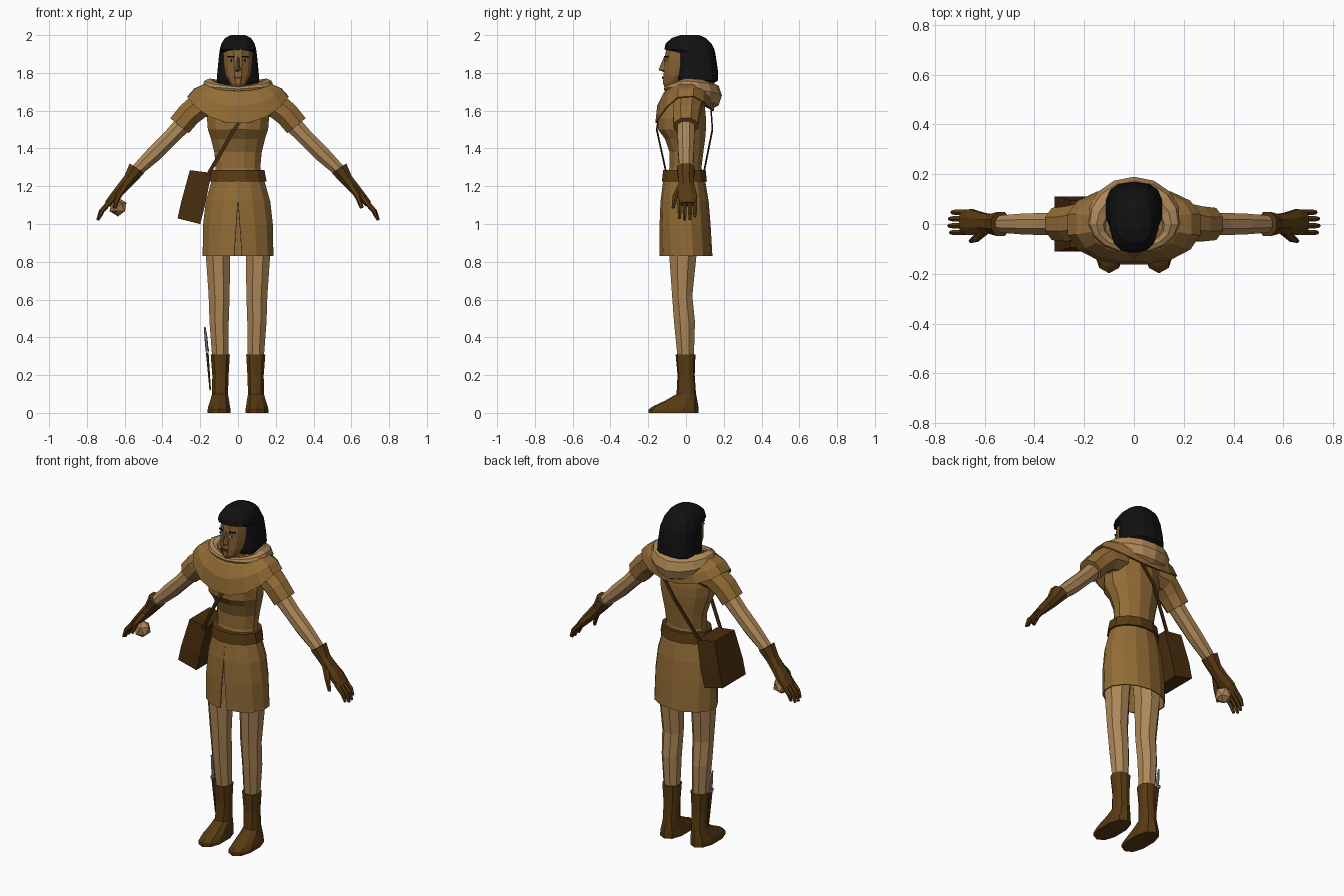
import bpy, bmesh, math
from mathutils import Vector

if "Cube" in bpy.data.objects:
    bpy.data.objects.remove(bpy.data.objects["Cube"])

def srgb(r, g, b):
    f = lambda v: (v / 255 / 12.92) if v < 11 else ((v / 255 + 0.055) / 1.055) ** 2.4
    return (f(r), f(g), f(b), 1)

def mat(name, *rgb):
    m = bpy.data.materials.new(name)
    m.diffuse_color = srgb(*rgb)
    m.use_nodes = True
    m.node_tree.nodes["Principled BSDF"].inputs["Base Color"].default_value = m.diffuse_color
    return m

TUNIC = mat("tan cloth", 146, 108, 54)
LIGHT = mat("pale hide", 174, 136, 88)
SKIN = mat("brown skin", 134, 98, 52)
LEATHER = mat("dark leather", 88, 58, 18)
BAG = mat("bag leather", 72, 45, 13)
HAIR = mat("black hair", 17, 17, 18)
WHITE = mat("eye white", 205, 200, 190)
LIP = mat("lip brown", 92, 56, 34)
STEEL = mat("steel", 140, 140, 150)

def loft(name, rings, m, closed=True, caps=True, thick=0):
    """Skin a list of equal-length point rings."""
    bm = bmesh.new()
    vs = [[bm.verts.new(p) for p in r] for r in rings]
    n = len(rings[0])
    for a, b in zip(vs, vs[1:]):
        for k in range(n if closed else n - 1):
            j = (k + 1) % n
            bm.faces.new((a[k], a[j], b[j], b[k]))
    if caps:
        bm.faces.new(vs[0])
        bm.faces.new(vs[-1])
    bmesh.ops.recalc_face_normals(bm, faces=bm.faces)
    me = bpy.data.meshes.new(name)
    bm.to_mesh(me)
    bm.free()
    me.materials.append(m)
    ob = bpy.data.objects.new(name, me)
    bpy.context.collection.objects.link(ob)
    if thick:
        md = ob.modifiers.new("thickness", 'SOLIDIFY')
        md.thickness = thick
    return ob

def ring(z, rx, yf, yb, cx=0, n=12, p=1.0):
    """Level ring from front depth yf to back depth yb; p < 1 is boxier."""
    cy, ry, out = (yf + yb) / 2, (yb - yf) / 2, []
    for k in range(n):
        a = 2 * math.pi * (k + 0.5) / n
        c, s = math.cos(a), math.sin(a)
        out.append((cx + rx * math.copysign(abs(c) ** p, c),
                    cy + ry * math.copysign(abs(s) ** p, s), z))
    return out

def tube(name, pts, m, n=8):
    """Tube through (x, y, z, half width along y, half height)."""
    P = [Vector(p[:3]) for p in pts]
    rings = []
    for i, p in enumerate(pts):
        t = (P[min(i + 1, len(P) - 1)] - P[max(i - 1, 0)]).normalized()
        u = (Vector((0, 1, 0)) - t * t.y).normalized()
        v = t.cross(u)
        rings.append([P[i] + u * p[3] * math.cos(2 * math.pi * (k + .5) / n)
                      + v * p[4] * math.sin(2 * math.pi * (k + .5) / n) for k in range(n)])
    return loft(name, rings, m)

def plate(name, x, y, z, w, h, m, turn=0, d=0.008):
    c, s = math.cos(turn), math.sin(turn)
    rings = []
    for dz in (-h / 2, h / 2):
        rings.append([(x + a * c - b * s, y + a * s + b * c, z + dz)
                      for a, b in ((-w / 2, -d / 2), (w / 2, -d / 2), (w / 2, d / 2), (-w / 2, d / 2))])
    return loft(name, rings, m)

# torso, neck and belt
loft("torso", [ring(*r) for r in (
    (1.22, .14, -.115, .10), (1.30, .122, -.09, .085), (1.38, .13, -.09, .095), (1.45, .148, -.115, .105),
    (1.50, .165, -.152, .11), (1.56, .17, -.152, .11), (1.66, .15, -.10, .10), (1.72, .08, -.06, .07))], TUNIC)
loft("neck", [ring(1.66, .06, -.06, .06, n=8), ring(1.80, .055, -.06, .06, n=8)], SKIN)
loft("belt", [ring(1.225, .157, -.132, .115), ring(1.285, .145, -.125, .108)], LEATHER)

# skirt, with a narrow slit at the front
rings = []
for z, rx, yf, yb, d in ((1.24, .14, -.12, .10, .0), (1.12, .175, -.135, .12, .005),
                         (1.0, .188, -.14, .13, .05), (.83, .19, -.14, .14, .11)):
    angles = [-math.pi / 2 + d + (2 * math.pi - 2 * d) * k / 14 for k in range(15)]
    rings.append([(rx * math.cos(a), (yf + yb) / 2 + (yb - yf) / 2 * math.sin(a), z) for a in angles])
loft("skirt", rings, TUNIC, closed=False, caps=False, thick=.006)

# shoulder cape dipping at the front
def cape_ring(rx, yf, yb, z, front, back, n=16):
    out = []
    for k in range(n):
        a = 2 * math.pi * (k + .5) / n
        c, s = math.cos(a), math.sin(a)
        y = abs(s) ** .8 * (yb if s > 0 else yf)
        out.append((rx * c, y, z - abs(s) ** 1.5 * (back if s > 0 else front)))
    return out
loft("cape", [cape_ring(.10, -.085, .09, 1.735, .01, 0), cape_ring(.18, -.12, .13, 1.745, .05, .04),
              cape_ring(.235, -.155, .15, 1.725, .10, .08), cape_ring(.272, -.165, .15, 1.685, .155, .09)],
     TUNIC, caps=False, thick=.008)

# lowered hood rolled around the neck
rings = []
for k in range(16):
    a = 2 * math.pi * k / 16
    c, s = math.cos(a), math.sin(a)
    b = (1 + s) / 2
    r, rz = .018 + .042 * b, .016 + .066 * b
    rad = Vector((c, s, 0))
    mid = Vector((.15 * c, (.13 if s > 0 else .10) * s, 1.715 + .012 * abs(c) - (.035 * s if s > 0 else 0)))
    rings.append([mid + rad * r * math.cos(t) + Vector((0, 0, rz * .9 * math.sin(t)))
                  for t in [2 * math.pi * j / 8 for j in range(8)]])
loft("hood", rings + rings[:1], LIGHT, caps=False)

# head, nose and face details
loft("head", [ring(*r) for r in (
    (1.725, .03, -.115, -.03), (1.745, .045, -.124, .0), (1.785, .068, -.122, .05), (1.83, .077, -.119, .08),
    (1.88, .08, -.116, .09), (1.93, .078, -.108, .08), (1.97, .055, -.07, .06))], SKIN)
loft("nose", [[(-w, -.105, z), (0, y, z), (w, -.105, z)] for z, w, y in
              ((1.805, .014, -.118), (1.815, .02, -.145), (1.845, .013, -.134), (1.885, .009, -.116))], SKIN)
plate("lips", 0, -.122, 1.775, .036, .014, LIP)
for s in (-1, 1):
    plate("eye", s * .036, -.107, 1.866, .028, .012, WHITE, s * .5)
    plate("iris", s * .036, -.1085, 1.866, .011, .012, HAIR, s * .5)
    plate("eyebrow", s * .038, -.105, 1.886, .038, .007, HAIR, s * .5)

# shoulder-length hair with a fringe line
loft("hair", [ring(z, rx, yf, yb, n=14, p=.75) for z, rx, yf, yb in (
    (1.735, .105, -.04, .13), (1.76, .115, -.05, .17), (1.82, .110, -.05, .168), (1.905, .101, -.055, .155),
    (1.925, .098, -.115, .15), (1.955, .09, -.108, .135), (1.985, .07, -.075, .105), (2.0, .04, -.03, .07))], HAIR)

for s in (-1, 1):
    side = "right" if s < 0 else "left"
    X = lambda pts: [(s * p[0],) + tuple(p[1:]) for p in pts]
    # arm and short sleeve
    tube(side + "_sleeve", X([(.11, .01, 1.64, .08, .075), (.20, .01, 1.63, .08, .075),
                              (.26, 0, 1.58, .076, .07), (.31, 0, 1.52, .07, .068)]), TUNIC)
    tube(side + "_arm", X([(.27, 0, 1.55, .05, .052), (.36, 0, 1.455, .048, .045),
                           (.44, 0, 1.375, .045, .046), (.55, 0, 1.27, .036, .034)]), LIGHT)
    # glove with fingers and thumb
    tube(side + "_glove", X([(.535, 0, 1.295, .052, .05), (.575, 0, 1.235, .042, .036),
                             (.61, .003, 1.195, .045, .032), (.655, .008, 1.145, .056, .026),
                             (.69, .008, 1.105, .05, .02)]), LEATHER)
    for y, l in ((-.034, .9), (-.007, 1), (.021, .97), (.047, .82)):
        tube(side + "_finger", X([(.675, y, 1.12, .012, .015), (.675 + .05 * l, y, 1.12 - .055 * l, .012, .013),
                                  (.675 + .068 * l, y, 1.12 - .10 * l, .008, .008)]), LEATHER, 6)
    tube(side + "_thumb", X([(.60, -.025, 1.20, .02, .02), (.635, -.058, 1.145, .016, .016),
                             (.655, -.068, 1.085, .009, .01)]), LEATHER, 6)
    # leg and boot
    loft(side + "_leg", [ring(z, rx, yf, yb, s * cx, 8) for z, cx, rx, yf, yb in (
        (1.1, .09, .078, -.10, .08), (.84, .106, .07, -.095, .062), (.62, .1, .06, -.078, .038),
        (.48, .1, .055, -.068, .052), (.29, .094, .046, -.048, .045))], LIGHT)
    loft(side + "_boot", [ring(z, rx, yf, yb, s * cx, 10, .85) for z, cx, rx, yf, yb in (
        (.31, .094, .053, -.055, .05), (.2, .093, .045, -.045, .046), (.1, .095, .044, -.05, .053),
        (.065, .097, .052, -.11, .06), (.035, .1, .06, -.175, .065), (.018, .1, .063, -.198, .066),
        (0, .1, .063, -.198, .066))], LEATHER)

# shoulder bag hanging at the right hip
loft("bag", [[(x0, -y, z0), (x1, -y, z1), (x1, y, z1), (x0, y, z0)] for x0, z0, x1, z1, y in (
    (-.32, 1.03, -.20, 1.0, .11), (-.30, 1.12, -.175, 1.10, .11), (-.255, 1.285, -.14, 1.27, .095))], BAG)
tube("front_strap", [(-.165, -.10, 1.25, .005, .014), (-.02, -.155, 1.5, .005, .014),
                     (.08, -.13, 1.64, .005, .014)], BAG, 4)
tube("back_strap", [(-.165, .09, 1.25, .005, .014), (-.02, .14, 1.5, .005, .014),
                    (.08, .13, 1.64, .005, .014)], BAG, 4)

# dagger in a sheath on the right boot
tube("sheath", [(-.147, 0, .12, .006, .004), (-.163, 0, .32, .016, .007)], LEATHER, 6)
tube("dagger_guard", [(-.163, 0, .325, .026, .009), (-.164, 0, .34, .026, .009)], STEEL, 6)
tube("dagger_handle", [(-.164, 0, .335, .009, .008), (-.17, 0, .40, .010, .008),
                       (-.176, 0, .455, .005, .004)], STEEL, 6)

# faceted ball by the right hand
bpy.ops.mesh.primitive_ico_sphere_add(subdivisions=1, radius=.05, location=(-.635, 0, 1.09))
ball = bpy.context.object
ball.name = "ball"
ball.data.materials.append(LIGHT)
